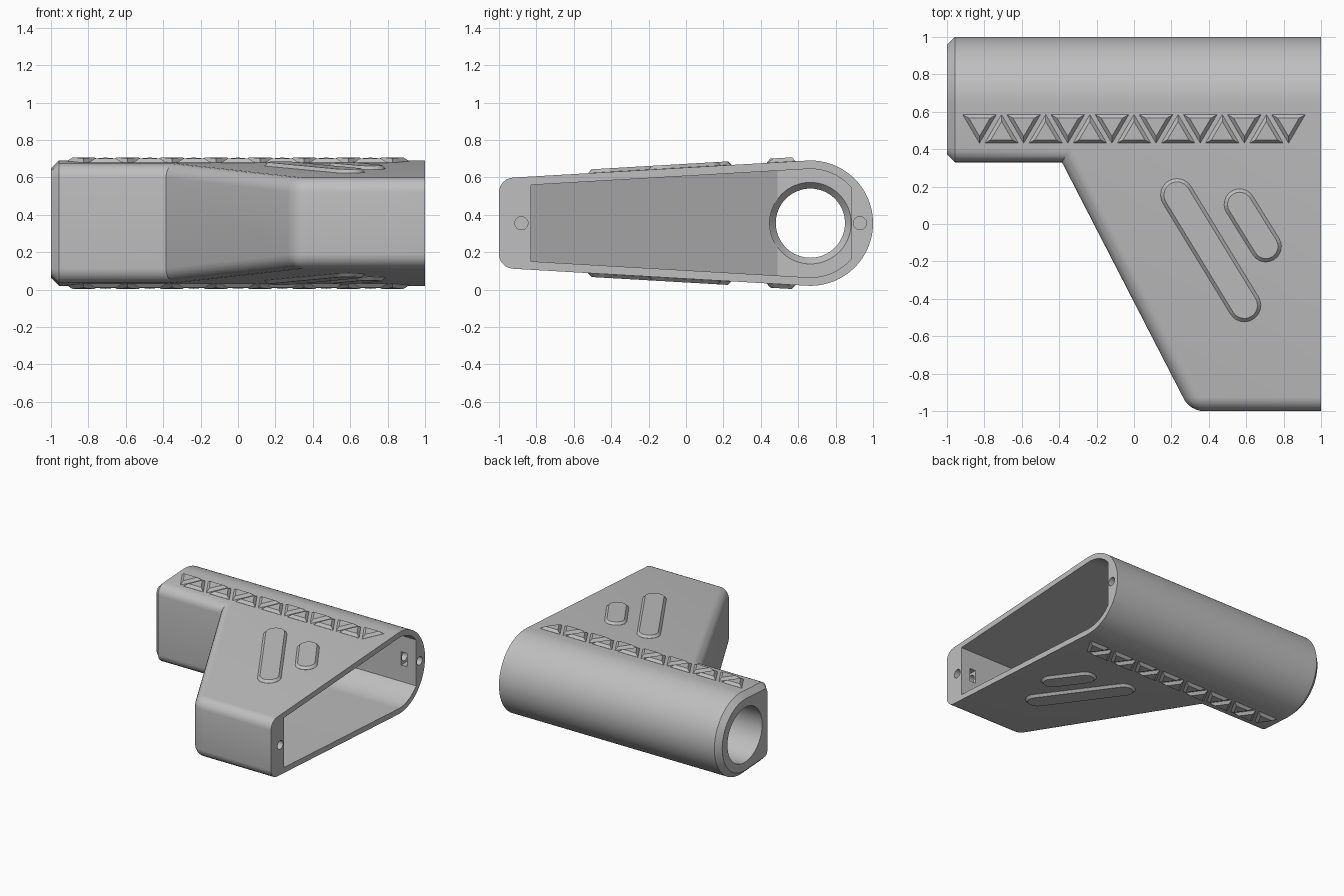
import bpy, bmesh, math
from math import pi, sin, cos, tan
from mathutils import Matrix, Vector

if "Cube" in bpy.data.objects:
    bpy.data.objects.remove(bpy.data.objects["Cube"], do_unlink=True)

YC, ZC = 0.665, 0.355      # barrel axis
SLOPE = 0.0577             # taper angle of the upper and lower faces
R_OUT, R_IN = 0.335, 0.29

grey = bpy.data.materials.new("plain grey")
grey.use_nodes = True
grey.diffuse_color = (0.52, 0.52, 0.52, 1)
grey.node_tree.nodes["Principled BSDF"].inputs["Base Color"].default_value = (0.52, 0.52, 0.52, 1)


def finish(bm, name):
    bmesh.ops.recalc_face_normals(bm, faces=bm.faces[:])
    mesh = bpy.data.meshes.new(name)
    bm.to_mesh(mesh)
    bm.free()
    mesh.materials.append(grey)
    obj = bpy.data.objects.new(name, mesh)
    bpy.context.collection.objects.link(obj)
    return obj


def rise(y, r=R_OUT):
    """Half height of the tapered body at depth y."""
    return r / cos(SLOPE) + tan(SLOPE) * (y - YC)


def tapered_shell(front, r, y_max, steps):
    """Wedge with a plan outline in front and a round back."""
    bm = bmesh.new()
    a0 = pi / 2 + SLOPE
    a1 = math.acos(min(1, (y_max - YC) / r))
    arc = [a0 + (a1 - a0) * i / steps for i in range(steps + 1)]
    arc += [-a for a in reversed(arc) if a > 1e-6]
    top = [bm.verts.new((x, y, ZC + rise(y, r))) for x, y in front]
    low = [bm.verts.new((x, y, ZC - rise(y, r))) for x, y in front]
    left, right = ([bm.verts.new((x, YC + r * cos(a), ZC + r * sin(a))) for a in arc]
                   for x in (front[0][0], front[-1][0]))
    bm.faces.new(top + [right[0], left[0]])
    bm.faces.new(low + [right[-1], left[-1]])
    for i in range(len(front) - 1):
        bm.faces.new((top[i], top[i + 1], low[i + 1], low[i]))
    for i in range(len(arc) - 1):
        bm.faces.new((left[i], left[i + 1], right[i + 1], right[i]))
    bm.faces.new([top[0]] + left + [low[0]])
    bm.faces.new([top[-1]] + right + [low[-1]])
    bmesh.ops.recalc_face_normals(bm, faces=bm.faces[:])
    return bm, top, low


def lathe_x(name, profile, y, z, n=64):
    """Round cutter along x from (x, radius) pairs."""
    bm = bmesh.new()
    rings = [[bm.verts.new((x, y + r * cos(2 * pi * i / n), z + r * sin(2 * pi * i / n)))
              for i in range(n)] for x, r in profile]
    for a, b in zip(rings, rings[1:]):
        for i in range(n):
            j = (i + 1) % n
            bm.faces.new((a[i], a[j], b[j], b[i]))
    bm.faces.new(rings[0])
    bm.faces.new(rings[-1])
    return finish(bm, name)


def box(name, centre, size):
    bm = bmesh.new()
    bmesh.ops.create_cube(bm, size=1, matrix=Matrix.Translation(centre) @ Matrix.Diagonal((*size, 1)))
    return finish(bm, name)


def cut(target, cutter):
    cutter.hide_render = True
    mod = target.modifiers.new("cut", "BOOLEAN")
    mod.operation, mod.solver, mod.object = "DIFFERENCE", "EXACT", cutter
    bpy.context.view_layer.objects.active = target
    bpy.ops.object.modifier_apply(modifier=mod.name)
    bpy.data.objects.remove(cutter, do_unlink=True)


# Body with rounded front edges and a chamfered barrel end
bm, top, low = tapered_shell([(-1, 0.33), (-0.385, 0.33), (0.3, -1), (1, -1)], R_OUT, 1, 24)
edges = [bm.edges.get((c[i], c[i + 1])) for c in (top, low) for i in range(3)]
edges.append(bm.edges.get((top[2], low[2])))
bmesh.ops.bevel(bm, geom=edges, offset=0.075, segments=6, profile=0.5, affect="EDGES")
rim = [e for e in bm.edges if all(v.co.x < -0.999 for v in e.verts)]
bmesh.ops.bevel(bm, geom=rim, offset=0.042, segments=1, affect="EDGES")
body = finish(bm, "body")

# Hollow interior, open at the wide end
bm, _, _ = tapered_shell([(-0.31, 0.49), (0.364, -0.83), (1.05, -0.83)], R_IN, 0.885, 12)
cut(body, finish(bm, "cavity_cutter"))

# Stepped bore through the barrel
cut(body, lathe_x("bore_cutter", [(-1.1, 0.225), (-0.6, 0.225), (-0.56, 0.185), (-0.35, 0.185),
                                  (-0.31, 0.218), (-0.2, 0.218)], YC, ZC))

# Screw holes in the rim, with nut pockets behind them
for y, wall, side in ((-0.88, -0.83, -1), (0.93, 0.885, 1)):
    cut(body, lathe_x("screw_cutter", [(0.78, 0.035), (1.1, 0.035)], y, ZC, 24))
    cut(body, box("nut_cutter", (0.89, wall + side * 0.025, ZC), (0.055, 0.13, 0.11)))


def raised_pads(name, shapes, height=0.02):
    """Chamfered pads on both tapered faces from (outer, inner) outlines."""
    bm = bmesh.new()
    for side in (1, -1):
        for outer, inner in shapes:
            rings = [[bm.verts.new((p.x, p.y, ZC + side * (rise(p.y) + h))) for p in pts]
                     for pts, h in ((outer, -0.01), (outer, 0.001), (inner, height))]
            n = len(outer)
            for a, b in zip(rings, rings[1:]):
                for i in range(n):
                    j = (i + 1) % n
                    bm.faces.new((a[i], a[j], b[j], b[i]))
            bm.faces.new(rings[0])
            bm.faces.new(rings[-1])
    return finish(bm, name)


def capsule(a, b, r, n=12):
    a, b = Vector(a), Vector(b)
    base = math.atan2(b.y - a.y, b.x - a.x)
    return [c + Vector((cos(t), sin(t))) * r for c, s in ((a, pi / 2), (b, -pi / 2))
            for t in (base + s + pi * i / n for i in range(n + 1))]


# Two long grip pads per face
for name, a, b, r in (("long_grip_pad", (0.23, 0.155), (0.59, -0.435), 0.088),
                      ("short_grip_pad", (0.565, 0.105), (0.705, -0.12), 0.083)):
    raised_pads(name, [(capsule(a, b, r), capsule(a, b, r - 0.018))])

# Row of alternating triangles along the barrel
triangles = []
for i in range(15):
    x = (i - 7) * 0.118
    base, tip = (0.585, 0.432) if i % 2 == 0 else (0.432, 0.585)
    outer = [Vector((x - 0.09, base)), Vector((x + 0.09, base)), Vector((x, tip))]
    middle = sum(outer, Vector((0, 0))) / 3
    triangles.append((outer, [middle + (p - middle) * 0.64 for p in outer]))
raised_pads("triangle_row", triangles, 0.022)

# Smooth the round parts of the body
for obj in bpy.context.selected_objects:
    obj.select_set(False)
body.select_set(True)
bpy.context.view_layer.objects.active = body
bpy.ops.object.shade_smooth_by_angle(angle=math.radians(25))
